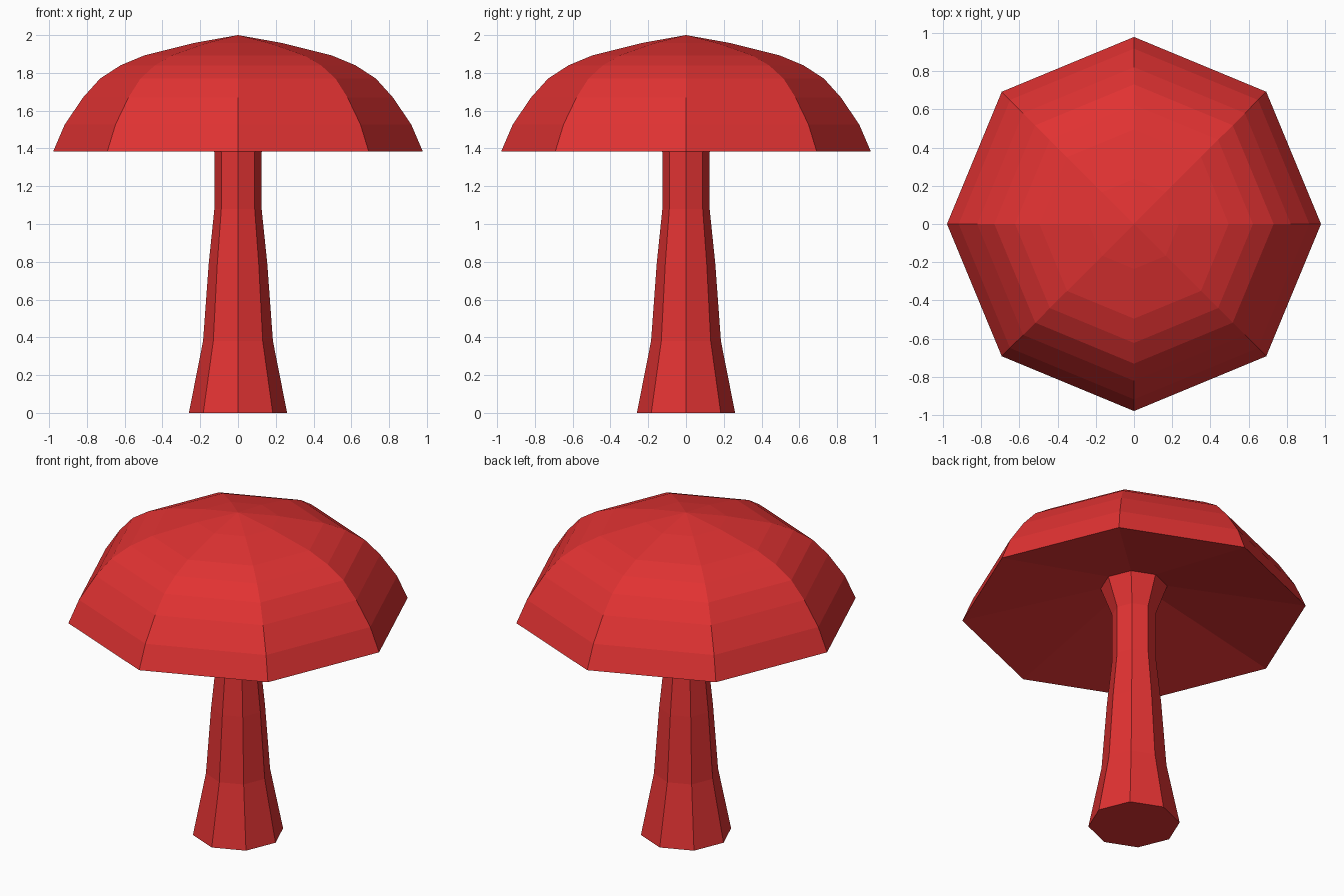
import bpy
import bmesh
import math

if "Cube" in bpy.data.objects:
    bpy.data.objects.remove(bpy.data.objects["Cube"])

SIDES = 8

red = bpy.data.materials.new("mushroom red")
red.diffuse_color = (0.75, 0.032, 0.032, 1.0)
red.use_nodes = True
red.node_tree.nodes["Principled BSDF"].inputs["Base Color"].default_value = red.diffuse_color


def lathe(name, profile):
    """Turn a (radius, height) profile into a flat-shaded octagonal shell."""
    bm = bmesh.new()
    rings = []
    for r, z in profile:
        if r == 0:
            rings.append([bm.verts.new((0, 0, z))] * SIDES)
        else:
            angles = [2 * math.pi * i / SIDES for i in range(SIDES)]
            rings.append([bm.verts.new((r * math.cos(a), r * math.sin(a), z))
                          for a in angles])
    for low, high in zip(rings, rings[1:]):
        for i in range(SIDES):
            j = (i + 1) % SIDES
            corners = list(dict.fromkeys((low[i], low[j], high[j], high[i])))
            bm.faces.new(corners)
    mesh = bpy.data.meshes.new(name)
    bm.to_mesh(mesh)
    bm.free()
    mesh.materials.append(red)
    obj = bpy.data.objects.new(name, mesh)
    bpy.context.collection.objects.link(obj)
    return obj


NECK = (0.19, 1.555)  # where the stem meets the underside of the cap

# Stem: closed foot, tapering shaft, flared neck
lathe("stem", [(0, 0), (0.26, 0), (0.185, 0.38), (0.155, 0.79),
               (0.125, 1.08), (0.125, 1.38), NECK])

# Cap: hollow sloping underside, rim and faceted dome
lathe("cap", [NECK, (0.978, 1.385), (0.917, 1.527), (0.82, 1.67), (0.73, 1.77),
              (0.622, 1.84), (0.495, 1.893), (0.235, 1.958), (0, 2.0)])
